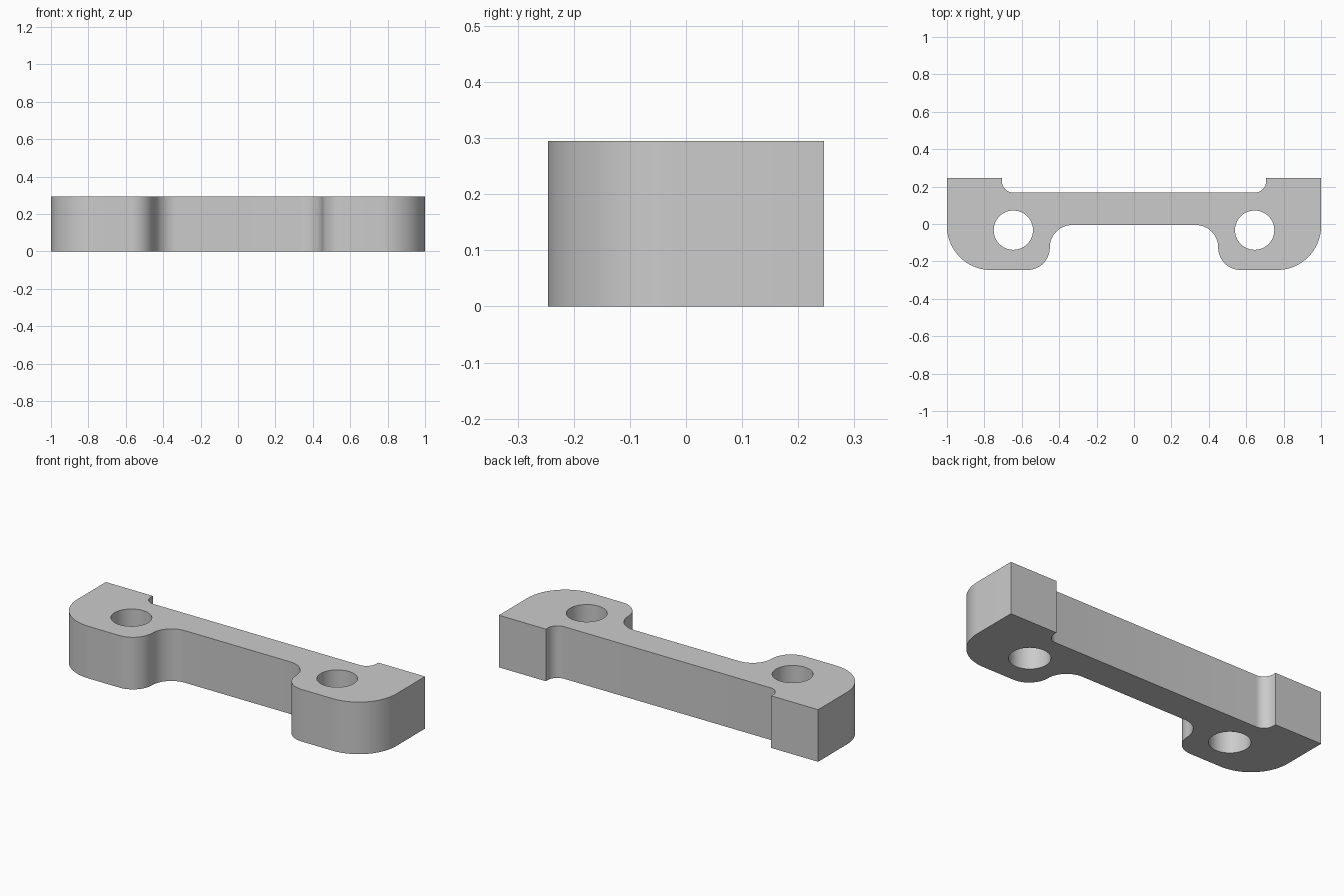
import bpy
import bmesh
from math import sin, cos, pi, radians

if "Cube" in bpy.data.objects:
    bpy.data.objects.remove(bpy.data.objects["Cube"], do_unlink=True)

HEIGHT = 0.295
HALF_DEPTH = 0.246
BAR_FRONT, BAR_BACK = -0.005, 0.168
HOLE_X, HOLE_Y, HOLE_R = 0.645, -0.033, 0.105

grey = bpy.data.materials.new("plain grey")
grey.use_nodes = True
grey.diffuse_color = (0.6, 0.6, 0.6, 1)
grey.node_tree.nodes["Principled BSDF"].inputs["Base Color"].default_value = grey.diffuse_color


def arc(cx, cy, r, start, end, steps=16):
    """Points along an arc, angles in degrees."""
    angles = [radians(start + (end - start) * i / steps) for i in range(steps + 1)]
    return [(cx + r * cos(a), cy + r * sin(a)) for a in angles]


def prism(name, outline, z0, z1):
    """Extrude a closed outline from z0 up to z1."""
    bm = bmesh.new()
    base = bm.faces.new([bm.verts.new((x, y, z0)) for x, y in outline])
    top = bmesh.ops.extrude_face_region(bm, geom=[base])["geom"]
    verts = [v for v in top if isinstance(v, bmesh.types.BMVert)]
    bmesh.ops.translate(bm, verts=verts, vec=(0, 0, z1 - z0))
    bmesh.ops.recalc_face_normals(bm, faces=bm.faces)
    mesh = bpy.data.meshes.new(name)
    bm.to_mesh(mesh)
    bm.free()
    mesh.materials.append(grey)
    obj = bpy.data.objects.new(name, mesh)
    bpy.context.collection.objects.link(obj)
    return obj


# Half outline, from the back notch round the end lobe to the front of the bar
s_r = (HALF_DEPTH + BAR_FRONT) / 2
outer_r = 0.235
neck_x = 0.45
half = arc(0.646, BAR_BACK + 0.06, 0.06, -90, 0, 10)
half += [(0.706, HALF_DEPTH), (1, HALF_DEPTH)]
half += arc(1 - outer_r, outer_r - HALF_DEPTH, outer_r, 0, -90, 24)
half += arc(neck_x + s_r, s_r - HALF_DEPTH, s_r, -90, -180)
half += arc(neck_x - s_r, BAR_FRONT - s_r, s_r, 0, 90)[1:]
outline = half + [(-x, y) for x, y in reversed(half)]
bracket = prism("mounting_bracket", outline, 0, HEIGHT)

# Bolt holes through both lobes
for side, label in ((1, "left"), (-1, "right")):
    circle = arc(side * HOLE_X, HOLE_Y, HOLE_R, 0, 360, 64)[:-1]
    cutter = prism(label + "_hole_cutter", circle, -0.1, HEIGHT + 0.1)
    cutter.hide_render = True
    cutter.hide_set(True)
    cut = bracket.modifiers.new(label + "_hole", "BOOLEAN")
    cut.operation = "DIFFERENCE"
    cut.solver = "EXACT"
    cut.object = cutter

# Bake the cuts, then smooth the curved walls
bpy.context.view_layer.update()
evaluated = bracket.evaluated_get(bpy.context.evaluated_depsgraph_get())
baked = bpy.data.meshes.new_from_object(evaluated)
bracket.modifiers.clear()
bracket.data = baked
for obj in [o for o in bpy.data.objects if o.name.endswith("_hole_cutter")]:
    bpy.data.objects.remove(obj, do_unlink=True)

bpy.ops.object.select_all(action="DESELECT")
bracket.select_set(True)
bpy.context.view_layer.objects.active = bracket
bpy.ops.object.shade_smooth_by_angle(angle=radians(30))
